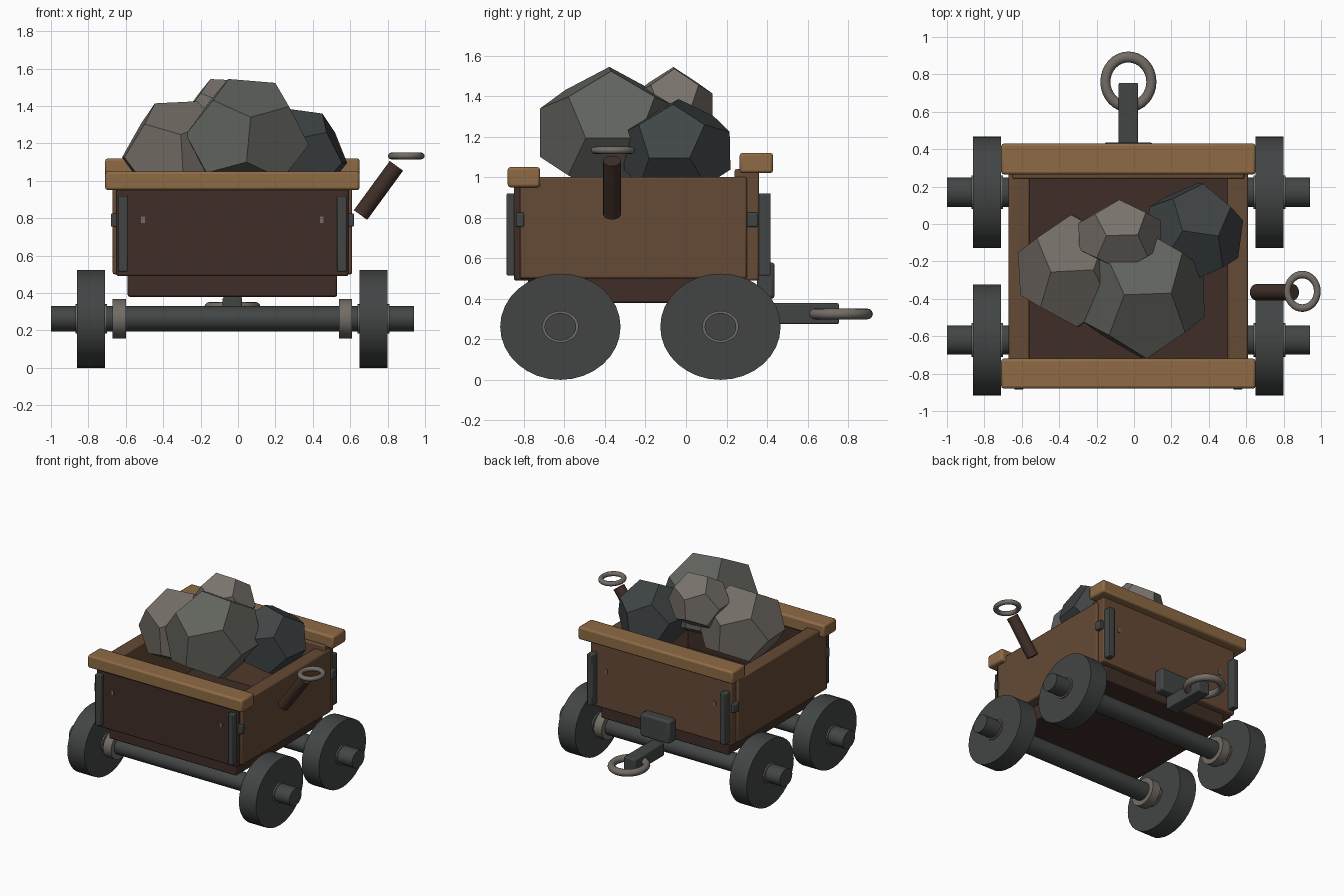
import bpy, bmesh, math
from mathutils import Vector, Euler

if "Cube" in bpy.data.objects:
    bpy.data.objects.remove(bpy.data.objects["Cube"])

CX = -0.03  # centre line of the cart body


def material(name, rgb):
    m = bpy.data.materials.new(name)
    m.diffuse_color = (*rgb, 1)
    m.use_nodes = True
    m.node_tree.nodes["Principled BSDF"].inputs["Base Color"].default_value = m.diffuse_color
    return m


RAIL = material("light_wood", (0.27, 0.145, 0.06))
WOOD = material("mid_wood", (0.13, 0.068, 0.035))
DARK = material("dark_wood", (0.05, 0.027, 0.02))
IRON = material("iron", (0.055, 0.06, 0.06))
STEEL = material("worn_steel", (0.17, 0.15, 0.13))


def finish(ob, name, mat, smooth=True):
    ob.name = name
    ob.data.materials.append(mat)
    if smooth:
        bpy.ops.object.shade_smooth_by_angle(angle=math.radians(35))
    return ob


def box(name, x, y, z, mat, bevel=0.01):
    """Bevelled box from (min, max) ranges; x is relative to the centre line."""
    lo, hi = Vector((x[0] + CX, y[0], z[0])), Vector((x[1] + CX, y[1], z[1]))
    bpy.ops.mesh.primitive_cube_add(size=1, location=(lo + hi) / 2)
    ob = bpy.context.object
    ob.scale = hi - lo
    bpy.ops.object.transform_apply(location=False, rotation=False, scale=True)
    if bevel:
        b = ob.modifiers.new("bevel", 'BEVEL')
        b.width, b.segments = bevel, 2
    return finish(ob, name, mat)


def rod(name, x0, x1, y, z, rz, ry, mat):
    """Oval cylinder along x."""
    bpy.ops.mesh.primitive_cylinder_add(vertices=32, radius=1, depth=1, location=((x0 + x1) / 2 + CX, y, z),
                                        rotation=(0, math.pi / 2, 0))
    ob = bpy.context.object
    ob.scale = (rz, ry, abs(x1 - x0))
    return finish(ob, name, mat)


def ring(name, loc, rx, ry, minor, mat):
    r = rx - minor
    bpy.ops.mesh.primitive_torus_add(major_radius=r, minor_radius=minor, major_segments=32,
                                     minor_segments=12, location=loc)
    ob = bpy.context.object
    ob.scale = (1, ry / rx, 1)
    return finish(ob, name, mat)


# Body panels, floor and top rails
box("floor", (-0.56, 0.56), (-0.78, 0.31), (0.38, 0.55), DARK)
box("front_panel", (-0.62, 0.62), (-0.85, -0.74), (0.49, 1.0), DARK)
box("back_panel", (-0.62, 0.62), (0.24, 0.36), (0.49, 1.04), WOOD)
box("front_rail", (-0.68, 0.68), (-0.88, -0.72), (0.95, 1.05), RAIL, 0.014)
box("back_rail", (-0.68, 0.68), (0.265, 0.43), (1.02, 1.12), RAIL, 0.014)

for s, side in ((-1, "left"), (1, "right")):
    def sx(a, b):
        return tuple(sorted((s * a, s * b)))

    box(side + "_panel", sx(0.53, 0.64), (-0.82, 0.30), (0.50, 1.0), WOOD)

    # Corner straps, side brackets and nail heads
    for end, y, yb, yn in (("front", (-0.885, -0.84), (-0.84, -0.80), (-0.853, -0.84)),
                           ("back", (0.35, 0.418), (0.30, 0.355), (0.35, 0.367))):
        box(f"{end}_{side}_strap", sx(0.56, 0.61), y, (0.515, 0.92), IRON, 0.006)
        box(f"{end}_{side}_bracket", sx(0.60, 0.65), yb, (0.755, 0.825), IRON, 0.006)
        box(f"{end}_{side}_nail", sx(0.468, 0.488), yn, (0.775, 0.81), STEEL, 0)

    # Wheels, hub rings and axle collars
    for end, y in (("front", -0.62), ("back", 0.17)):
        rod(f"{end}_{side}_wheel", s * 0.68, s * 0.83, y, 0.262, 0.262, 0.297, IRON)
        rod(f"{end}_{side}_hub", s * 0.67, s * 0.84, y, 0.262, 0.078, 0.09, STEEL)
        rod(f"{end}_{side}_collar", s * 0.57, s * 0.64, y, 0.262, 0.106, 0.12, STEEL)

for end, y in (("front", -0.62), ("back", 0.17)):
    rod(end + "_axle", -0.97, 0.97, y, 0.262, 0.068, 0.078, IRON)

# Rear hitch
box("hitch_plate", (-0.13, 0.13), (0.35, 0.437), (0.40, 0.58), IRON, 0.015)
box("hitch_bar", (-0.052, 0.052), (0.39, 0.755), (0.275, 0.378), IRON, 0.008)
ring("hitch_ring", (CX, 0.76, 0.325), 0.15, 0.162, 0.027, STEEL)

# Brake lever with its ring
a, b = Vector((0.655, -0.365, 0.817)), Vector((0.847, -0.365, 1.08))
bpy.ops.mesh.primitive_cylinder_add(vertices=20, radius=0.044, depth=(b - a).length, location=(a + b) / 2)
lever = bpy.context.object
lever.rotation_euler = (b - a).to_track_quat('Z', 'Y').to_euler()
finish(lever, "brake_lever", DARK)
ring("lever_ring", (0.90, -0.36, 1.133), 0.098, 0.11, 0.018, STEEL)


# Rocks: tilted, stretched dodecahedra
def rock(name, loc, half, tilt, rgb):
    phi = (1 + 5 ** 0.5) / 2
    pts = [(x, y, z) for x in (-1, 1) for y in (-1, 1) for z in (-1, 1)]
    for p in (-1 / phi, 1 / phi):
        for q in (-phi, phi):
            pts += [(p, 0, q), (q, p, 0), (0, q, p)]
    rot = Euler([math.radians(t) for t in tilt]).to_matrix()
    bm = bmesh.new()
    for p in pts:
        v = rot @ Vector(p) / phi
        bm.verts.new([c * h for c, h in zip(v, half)])
    bmesh.ops.convex_hull(bm, input=bm.verts)
    bmesh.ops.dissolve_limit(bm, angle_limit=math.radians(3), verts=bm.verts, edges=bm.edges)
    bmesh.ops.recalc_face_normals(bm, faces=bm.faces)
    me = bpy.data.meshes.new(name)
    bm.to_mesh(me)
    bm.free()
    ob = bpy.data.objects.new(name, me)
    ob.location = loc
    bpy.context.collection.objects.link(ob)
    finish(ob, name, material(name + "_stone", rgb), smooth=False)


rock("big_rock", (0.045, -0.375, 1.22), (0.33, 0.345, 0.315), (0, 5, 2), (0.12, 0.125, 0.11))
rock("left_rock", (-0.315, -0.25, 1.14), (0.30, 0.30, 0.28), (0, -3, 3), (0.17, 0.15, 0.13))
rock("dark_rock", (0.32, -0.045, 1.13), (0.255, 0.265, 0.245), (0, 8, -8), (0.05, 0.058, 0.06))
rock("top_rock", (-0.075, -0.06, 1.335), (0.22, 0.19, 0.205), (0, 3, 2), (0.19, 0.17, 0.15))
